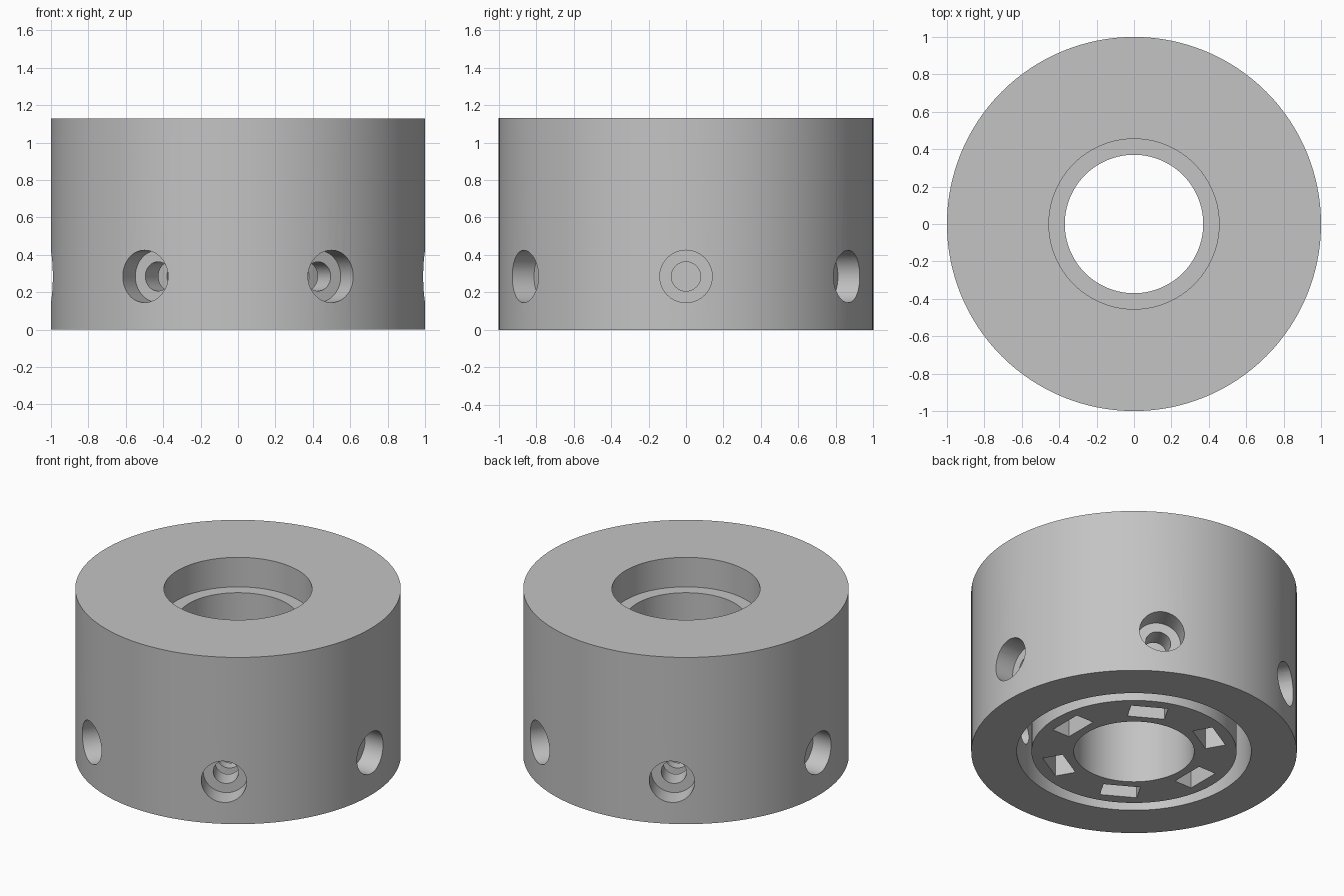
import bpy
import bmesh
from math import radians, tau
from mathutils import Matrix, Vector

default_cube = bpy.data.objects.get("Cube")
if default_cube:
    bpy.data.objects.remove(default_cube, do_unlink=True)

COUNT = 6          # screw positions around the collar
HOLE_Z = 0.285     # height of the screw axes

grey = bpy.data.materials.new("plain grey")
grey.use_nodes = True
colour = (0.55, 0.55, 0.55, 1)
grey.diffuse_color = colour
grey.node_tree.nodes["Principled BSDF"].inputs["Base Color"].default_value = colour


def make_object(name, bm):
    bmesh.ops.recalc_face_normals(bm, faces=bm.faces)
    mesh = bpy.data.meshes.new(name)
    bm.to_mesh(mesh)
    bm.free()
    mesh.materials.append(grey)
    obj = bpy.data.objects.new(name, mesh)
    bpy.context.collection.objects.link(obj)
    return obj


def lathe(bm, profile, steps, matrix=Matrix()):
    """Spin a closed (radius, height) profile round z, then place it."""
    verts = [bm.verts.new((r, 0, z)) for r, z in profile]
    edges = [bm.edges.new((a, b)) for a, b in zip(verts, verts[1:] + verts[:1])]
    before = set(bm.verts) - set(verts)
    bmesh.ops.spin(bm, geom=verts + edges, axis=(0, 0, 1), cent=(0, 0, 0),
                   angle=tau, steps=steps, use_merge=True)
    new = [v for v in bm.verts if v not in before]
    bmesh.ops.remove_doubles(bm, verts=new, dist=0.0001)
    new = [v for v in bm.verts if v not in before]
    bmesh.ops.transform(bm, matrix=matrix, verts=new)


def cut(target, cutter):
    cutter.hide_render = True
    mod = target.modifiers.new(cutter.name, "BOOLEAN")
    mod.operation = "DIFFERENCE"
    mod.solver = "EXACT"
    mod.object = cutter
    bpy.context.view_layer.objects.active = target
    bpy.ops.object.modifier_apply(modifier=mod.name)
    bpy.data.objects.remove(cutter, do_unlink=True)


# Collar: stepped bore from above, ring groove from below
bm = bmesh.new()
lathe(bm, [(0.37, 0), (0.63, 0), (0.63, 0.57), (0.72, 0.57), (0.72, 0),
           (1, 0), (1, 1.13), (0.455, 1.13), (0.455, 0.93), (0.37, 0.93)], 128)
collar = make_object("collar", bm)

# Counterbored screw holes pointing inward, and nut slots in the underside
drills, slots = bmesh.new(), bmesh.new()
for i in range(COUNT):
    turn = Matrix.Rotation(i * tau / COUNT, 4, "Z")
    lay = Matrix.Translation((0, 0, HOLE_Z)) @ Matrix.Rotation(radians(90), 4, "Y")
    lathe(drills, [(0, 0.49), (0.078, 0.49), (0.078, 0.856),
                   (0.14, 0.856), (0.14, 1.1), (0, 1.1)], 40, turn @ lay)
    box = Matrix.Translation((0.49, 0, 0.15)) @ Matrix.Diagonal(Vector((0.13, 0.23, 0.54, 1)))
    bmesh.ops.create_cube(slots, size=1, matrix=turn @ box)
cut(collar, make_object("screw_hole_cutter", drills))
cut(collar, make_object("nut_slot_cutter", slots))

# Smooth walls with crisp rims
bpy.ops.object.select_all(action="DESELECT")
collar.select_set(True)
bpy.context.view_layer.objects.active = collar
bpy.ops.object.shade_smooth_by_angle(angle=radians(30))
